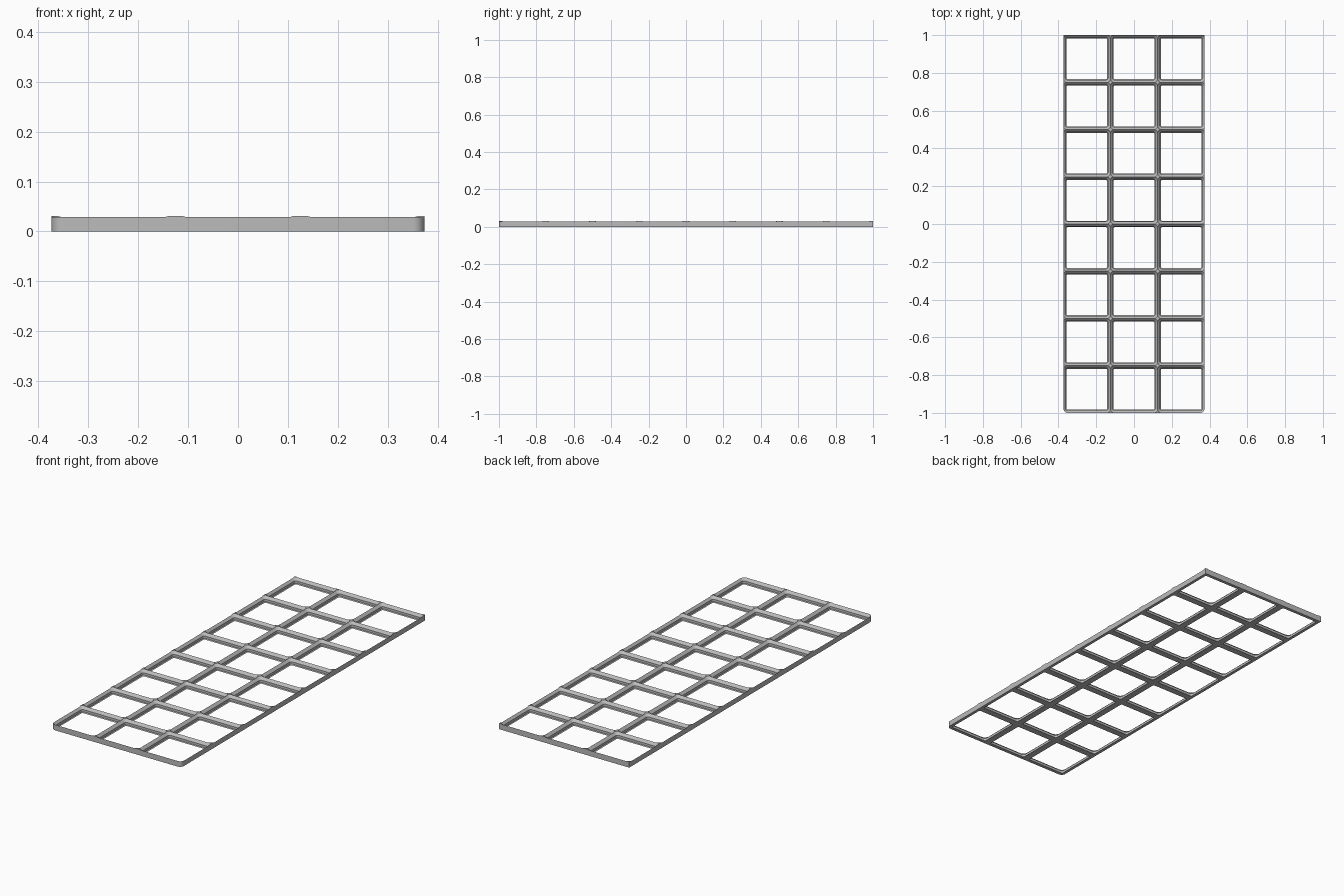
import bpy, bmesh, math

cube = bpy.data.objects.get("Cube")
if cube:
    bpy.data.objects.remove(cube, do_unlink=True)

COLS, ROWS, PITCH = 3, 8, 0.25
HALF_X, HALF_Y, TOP = 0.3735, 1.0, 0.0307
CORNER, STEPS = 0.024, 8

grey = bpy.data.materials.new("grey plastic")
grey.use_nodes = True
grey.diffuse_color = (0.5, 0.5, 0.5, 1)
grey.node_tree.nodes["Principled BSDF"].inputs["Base Color"].default_value = (0.5, 0.5, 0.5, 1)


def outline(hx, hy, radii):
    """Counter-clockwise rectangle; radii start at the back left corner (+x, +y)."""
    points = []
    signs = [(1, 1), (-1, 1), (-1, -1), (1, -1)]
    for i, ((sx, sy), r) in enumerate(zip(signs, radii)):
        for k in range(STEPS + 1 if r else 1):
            a = math.pi / 2 * (i + k / STEPS)
            points.append((sx * (hx - r) + r * math.cos(a) if r else sx * hx,
                           sy * (hy - r) + r * math.sin(a) if r else sy * hy))
    return points


def loft(bm, loops, cx=0, cy=0):
    """Closed solid through a stack of (z, outline) loops."""
    rings = [[bm.verts.new((cx + x, cy + y, z)) for x, y in pts] for z, pts in loops]
    n = len(rings[0])
    for low, high in zip(rings, rings[1:]):
        for i in range(n):
            j = (i + 1) % n
            bm.faces.new((low[i], low[j], high[j], high[i]))
    bm.faces.new(rings[0][::-1])
    bm.faces.new(rings[-1])


def make_object(name, bm):
    mesh = bpy.data.meshes.new(name)
    bm.to_mesh(mesh)
    bm.free()
    mesh.materials.append(grey)
    obj = bpy.data.objects.new(name, mesh)
    bpy.context.collection.objects.link(obj)
    return obj


# Slab: square back corners, rounded front corners
bm = bmesh.new()
slab = outline(HALF_X, HALF_Y, (0, 0, 0.0225, 0.0225))
loft(bm, [(0, slab), (TOP, slab)])
plate = make_object("grid_plate", bm)

# Stepped pocket profile: (height, inset from the cell edge)
profile = [(-0.01, 0.017), (0, 0.017), (0.0042, 0.0128),
           (0.0162, 0.0128), (TOP + 0.004, -0.0057)]
pocket = [(z, outline(PITCH / 2 - d, PITCH / 2 - d, [CORNER - d] * 4)) for z, d in profile]

# Pockets cut in two checkerboard sets, so neighbours never overlap in one cutter
cutters = []
for parity in (0, 1):
    bm = bmesh.new()
    for c in range(COLS):
        for r in range(ROWS):
            if (c + r) % 2 == parity:
                loft(bm, pocket, (c - (COLS - 1) / 2) * PITCH, (r - (ROWS - 1) / 2) * PITCH)
    cutter = make_object("pocket_cutter", bm)
    cutter.hide_render = True
    cutters.append(cutter)
    mod = plate.modifiers.new("pockets", 'BOOLEAN')
    mod.operation = 'DIFFERENCE'
    mod.solver = 'EXACT'
    mod.object = cutter

# Bake the cuts and drop the cutters
graph = bpy.context.evaluated_depsgraph_get()
baked = bpy.data.meshes.new_from_object(plate.evaluated_get(graph))
plate.modifiers.clear()
plate.data = baked
for cutter in cutters:
    bpy.data.objects.remove(cutter, do_unlink=True)

# Smooth corner curves, sharp ridges
bpy.ops.object.select_all(action='DESELECT')
plate.select_set(True)
bpy.context.view_layer.objects.active = plate
bpy.ops.object.shade_smooth_by_angle(angle=math.radians(30))
